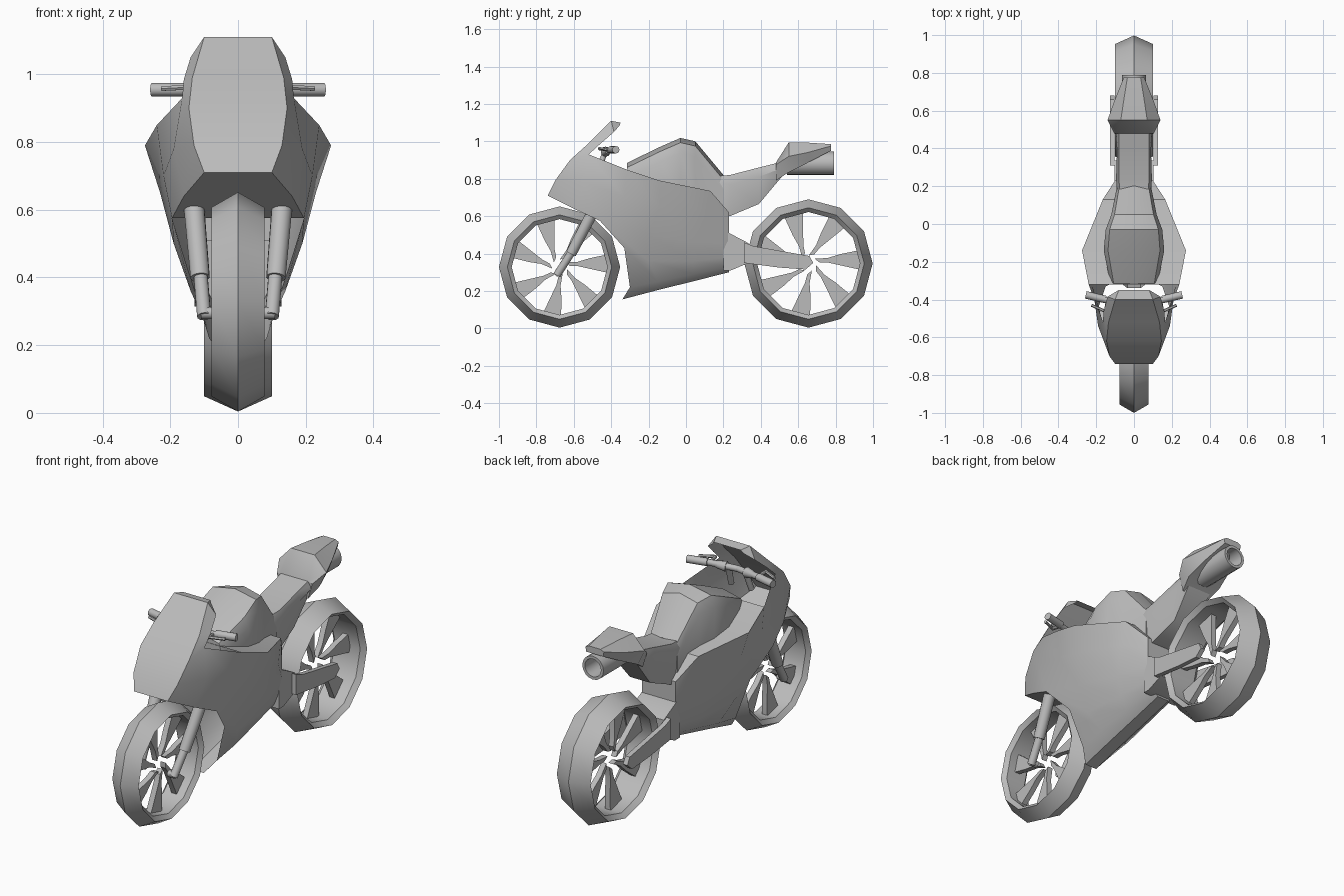
import bpy, bmesh, math
from mathutils import Vector, Matrix

cube = bpy.data.objects.get("Cube")
if cube:
    bpy.data.objects.remove(cube, do_unlink=True)

grey = bpy.data.materials.new("plain_grey")
grey.use_nodes = True
colour = (0.5, 0.5, 0.5, 1)
grey.diffuse_color = colour
grey.node_tree.nodes["Principled BSDF"].inputs["Base Color"].default_value = colour
parts = []


def finish(name, bm):
    bmesh.ops.remove_doubles(bm, verts=bm.verts, dist=0.0005)
    bmesh.ops.recalc_face_normals(bm, faces=bm.faces)
    mesh = bpy.data.meshes.new(name)
    bm.to_mesh(mesh)
    bm.free()
    mesh.materials.append(grey)
    ob = bpy.data.objects.new(name, mesh)
    bpy.context.collection.objects.link(ob)
    parts.append(ob)


def add_face(bm, points):
    unique = []
    for p in points:
        p = Vector(p)
        if all((p - q).length > 0.0005 for q in unique):
            unique.append(p)
    if len(unique) > 2:
        bm.faces.new([bm.verts.new(p) for p in unique])


def flip(p):
    return (-p[0], p[1], p[2])


def symmetric_shell(name, strips, chains):
    """Skin pairs of rows on both sides, and span each chain across the middle."""
    bm = bmesh.new()
    for a, b in strips:
        for i in range(len(a) - 1):
            quad = [a[i], a[i + 1], b[i + 1], b[i]]
            add_face(bm, quad)
            add_face(bm, [flip(p) for p in quad])
    for c in chains:
        for p, q in zip(c, c[1:]):
            add_face(bm, [p, q, flip(q), flip(p)])
    finish(name, bm)


def loft(name, stations):
    """Each station is (y, half profile of (x, z) from top to bottom)."""
    rows = [[(x, y, z) for x, z in prof] for y, prof in stations]
    chains = [[r[0] for r in rows], [r[-1] for r in rows], rows[0], rows[-1]]
    symmetric_shell(name, list(zip(rows, rows[1:])), chains)


def revolve(name, centre, axis, profile, sides, closed=False):
    """Turn a profile of (distance along axis, radius) round the axis."""
    bm = bmesh.new()
    axis, centre = Vector(axis).normalized(), Vector(centre)
    u = axis.cross(Vector((0, 0, 1))).normalized()
    v = axis.cross(u)
    rings = []
    for i in range(sides):
        t = math.tau * i / sides
        out = u * math.cos(t) + v * math.sin(t)
        rings.append([centre + axis * a + out * r for a, r in profile])
    count = len(profile)
    for i in range(sides):
        a, b = rings[i], rings[(i + 1) % sides]
        for j in range(count if closed else count - 1):
            k = (j + 1) % count
            add_face(bm, [a[j], a[k], b[k], b[j]])
    finish(name, bm)


def tube_pair(name, p, q, r, r_end=None, sides=12):
    for side, label in ((1, "left_"), (-1, "right_")):
        a = Vector((side * p[0], p[1], p[2]))
        b = Vector((side * q[0], q[1], q[2]))
        n = (b - a).length
        revolve(label + name, a, b - a, [(0, 0), (0, r), (n, r_end or r), (n, 0)], sides)


def prism(bm, outline, x0, x1):
    """Extrude a (y, z) outline between two x positions."""
    a = [(x0, y, z) for y, z in outline]
    b = [(x1, y, z) for y, z in outline]
    add_face(bm, a)
    add_face(bm, b[::-1])
    for i in range(len(a)):
        j = (i + 1) % len(a)
        add_face(bm, [a[i], b[i], b[j], a[j]])


# Wheels: pointed tyre ring with seven flared, swept blades
blade = [(.10, .07), (.17, .01), (.30, .00), (.81, -.14), (.82, .17), (.50, .12), (.30, .07), (.17, .07)]


def wheel(name, y, radius, w):
    z = radius + .004
    ring = [(0, radius), (w, radius - .045), (w * .75, radius - .068),
            (-w * .75, radius - .068), (-w, radius - .045)]
    revolve(name + "_tyre", (0, y, z), (1, 0, 0), ring, 12, closed=True)
    bm = bmesh.new()
    for k in range(7):
        turn = Matrix.Rotation(math.tau * k / 7 + .05, 2)
        outline = [turn @ (Vector(p) * radius) for p in blade]
        prism(bm, [(p.x + y, p.y + z) for p in outline], -.015, .015)
    finish(name + "_spokes", bm)


wheel("front_wheel", -.676, .324, .078)
wheel("rear_wheel", .655, .343, .1)

# Fairing: thin side panels from nose to tail, open cockpit and wheel arch
edge = [(.10, -.74, .71), (.13, -.70, .79), (.145, -.62, .90), (.135, -.52, .99),
        (.10, -.40, 1.11), (.08, -.35, 1.10)]
screen = [(.165, -.52, .93), (.16, -.46, .985), (.14, -.385, 1.05), (.09, -.355, 1.085)]
top = [edge[2], screen[0], (.24, -.32, .85), (.275, -.14, .79), (.165, .13, .735), (.10, .23, .62)]
waist = [edge[1], (.19, -.54, .78), (.22, -.33, .70), (.23, -.14, .65), (.17, .10, .61), (.10, .23, .55)]
lower = [edge[0], (.16, -.60, .64), (.195, -.46, .575), (.19, -.2, .5), (.15, .05, .46), (.10, .23, .46)]
belly = [(.15, -.33, .43), (.14, -.2, .36), (.12, .04, .36), (.09, .23, .38)]
keel = [(.085, -.30, .22), (.09, -.15, .25), (.08, .04, .29), (.07, .23, .33)]
floor = [(.035, -.34, .155), (.035, -.15, .205), (.035, .04, .252), (.035, .23, .30)]
rows = [top, waist, lower, belly, keel, floor]
symmetric_shell(
    "fairing",
    [(edge[2:], screen), (top, waist), (waist, lower), (lower[2:], belly), (belly, keel), (keel, floor)],
    [edge, top[2:], [r[-1] for r in rows], lower[:3], floor])


# Fuel tank
def tank_section(y, w, z, base):
    return (y, [(0, z), (w * .86, z - .025), (w, z - .08), (w * .98, base)])


loft("fuel_tank", [tank_section(-.315, .125, .885, .78), tank_section(-.14, .16, .97, .75),
                   tank_section(-.03, .15, 1.018, .72), tank_section(.05, .12, 1.0, .70),
                   tank_section(.20, .09, .82, .64)])

# Seat and raised tail
loft("seat", [(.18, [(.075, .815), (.09, .78), (.08, .60)]),
              (.235, [(.08, .82), (.095, .77), (.075, .60)]),
              (.39, [(.08, .86), (.09, .81), (.06, .665)]),
              (.52, [(.08, .893), (.10, .86), (.07, .82)])])
loft("tail", [(.48, [(.085, .885), (.105, .875), (.08, .79)]),
              (.55, [(.07, .995), (.14, .92), (.10, .835)]),
              (.65, [(.055, .993), (.105, .94), (.085, .885)]),
              (.775, [(.035, .985), (.055, .975), (.05, .95)])])

# Exhaust: hollow pipe under the tail
revolve("exhaust", (0, 0, .882), (0, 1, 0),
        [(.54, 0), (.54, .063), (.79, .063), (.79, .048), (.62, .048), (.62, 0)], 16)

# Swing arm: two side plates tapering to the rear axle, and a cross block
arm = [(.31, .46), (.36, .44), (.50, .415), (.66, .387), (.68, .35),
       (.64, .315), (.50, .325), (.31, .35)]
for side, label in ((1, "left"), (-1, "right")):
    bm = bmesh.new()
    prism(bm, arm, side * .102, side * .128)
    finish(label + "_swing_arm", bm)
bm = bmesh.new()
prism(bm, [(.20, .51), (.23, .51), (.335, .455), (.335, .35), (.24, .31), (.20, .31)], -.103, .103)
finish("swing_arm_pivot", bm)

# Front fork
tube_pair("fork_upper", (.13, -.505, .61), (.112, -.615, .40), .031, .029)
tube_pair("fork_lower", (.112, -.60, .425), (.10, -.69, .285), .021)
tube_pair("fork_foot", (.11, -.685, .295), (.07, -.685, .295), .018)

# Handlebars with grips, clamps and levers
tube_pair("grip", (.15, -.40, .955), (.255, -.375, .955), .02)
tube_pair("handlebar", (.0, -.44, .945), (.16, -.40, .955), .016)
tube_pair("bar_clamp", (.06, -.43, .945), (.11, -.415, .95), .027, .018)
tube_pair("lever_mount", (.14, -.40, .955), (.15, -.465, .96), .009, sides=8)
tube_pair("lever", (.145, -.465, .962), (.225, -.43, .958), .008, sides=6)
tube_pair("steering_stem", (.05, -.43, .95), (.06, -.47, .84), .015)

# Smooth shading with crisp creases
for ob in bpy.context.selected_objects:
    ob.select_set(False)
for ob in parts:
    ob.select_set(True)
bpy.context.view_layer.objects.active = parts[0]
bpy.ops.object.shade_smooth_by_angle(angle=math.radians(33))
